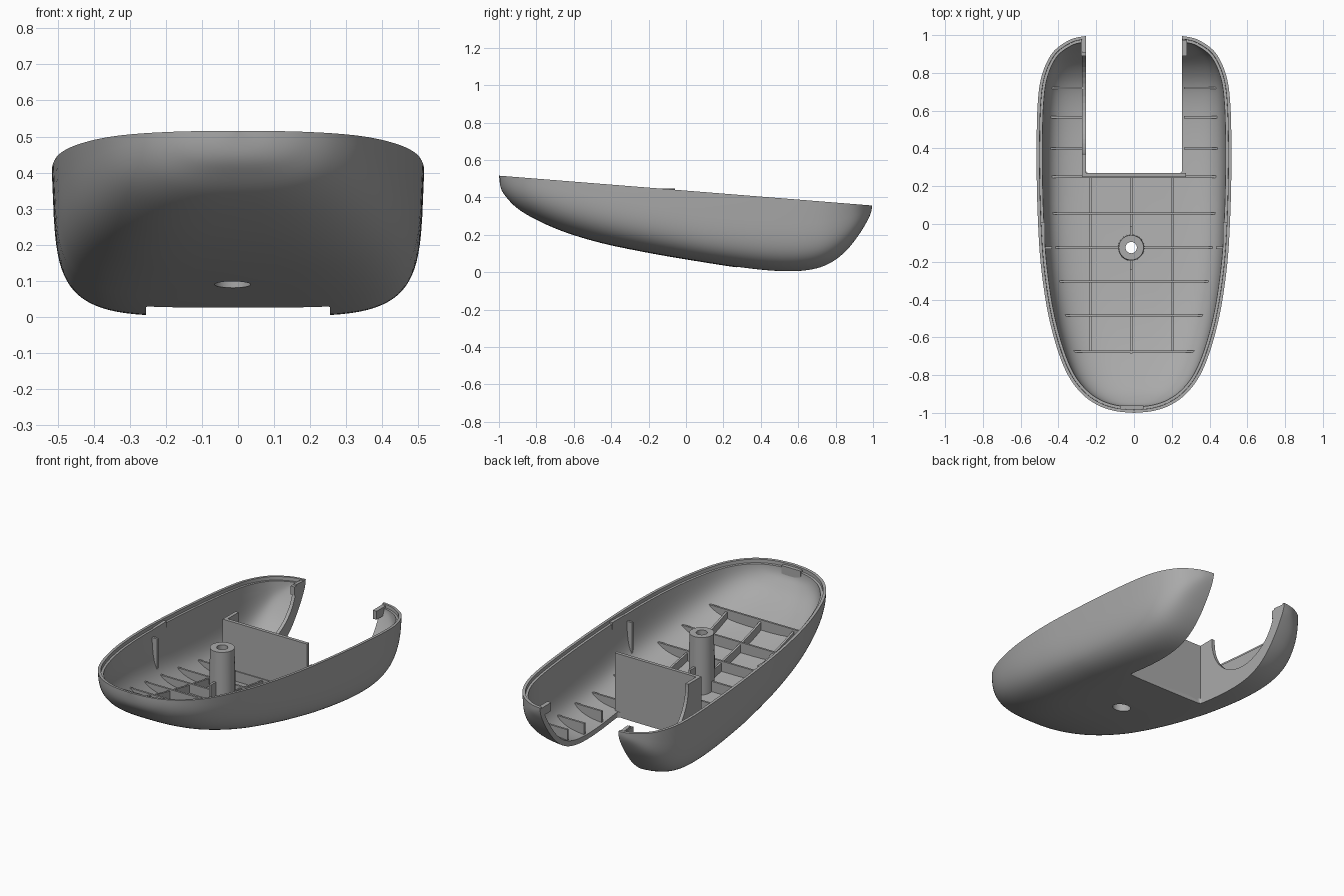
import bpy, bmesh, math
from mathutils import Vector

if "Cube" in bpy.data.objects:
    bpy.data.objects.remove(bpy.data.objects["Cube"])

grey = bpy.data.materials.new("plain_grey")
grey.use_nodes = True
grey.diffuse_color = (0.4, 0.4, 0.4, 1)
grey.node_tree.nodes["Principled BSDF"].inputs["Base Color"].default_value = grey.diffuse_color

# Hull stations: y, half width at the rim, height of the keel
STATIONS = [Vector(s) for s in (
    (-1, 0, .519), (-.99, .1, .45), (-.96, .19, .4), (-.9, .275, .34),
    (-.8, .35, .28), (-.65, .41, .215), (-.45, .46, .155), (-.2, .495, .103),
    (.05, .51, .06), (.3, .516, .022), (.5, .515, .003), (.65, .509, .008),
    (.76, .495, .04), (.85, .465, .105), (.92, .42, .19), (.97, .35, .27),
    (.99, .29, .315), (1, .2, .359))]
SLOT_X, SLOT_Y = .255, .27
BOSS = Vector((-.015, -.125, 0))


def rim(y):
    return .436 - .08 * y


def smooth_path(points, steps):
    out = []
    last = len(points) - 1
    for i in range(last):
        a, b, c, d = (points[min(max(k, 0), last)] for k in range(i - 1, i + 3))
        for s in range(steps):
            t = s / steps
            out.append(b + (c - a) * t / 2 + (a * 2 - b * 5 + c * 4 - d) * t**2 / 2
                       + (b * 3 - a - c * 3 + d) * t**3 / 2)
    return out + [points[-1]]


ROWS = smooth_path(STATIONS, 5)


def keel(y):
    for a, b in zip(ROWS, ROWS[1:]):
        if a[0] <= y <= b[0]:
            return a[2] + (b[2] - a[2]) * (y - a[0]) / (b[0] - a[0])
    return 0


def hull_surface(inset=0, cap=False):
    """Open bowl lofted from rounded box sections."""
    bm = bmesh.new()
    cols = 48
    grid = []
    for y, w, low in ROWS:
        power = 2 / (2.7 + 2.2 * min(max((y + 1) / 1.1, 0), 1))
        top = rim(y) + .003
        row = []
        for j in range(cols + 1):
            a = math.pi * j / cols
            depth = max(math.sin(a), 0) ** power
            c = math.cos(a)
            x = math.copysign(abs(c) ** power, c) * w * (1 - .03 * depth)
            row.append(bm.verts.new((x, y, top - (top - low) * depth)))
        grid.append(row)
    for r, s in zip(grid, grid[1:]):
        for j in range(cols):
            bm.faces.new((r[j], r[j + 1], s[j + 1], s[j]))
    bmesh.ops.remove_doubles(bm, verts=bm.verts, dist=.0004)
    edge = [e for e in bm.edges if e.is_boundary]
    if cap:
        bmesh.ops.contextual_create(bm, geom=edge)
    bmesh.ops.recalc_face_normals(bm, faces=bm.faces)
    keel_face = min(bm.faces, key=lambda f: f.calc_center_median().z)
    if keel_face.normal.z > 0:
        bmesh.ops.reverse_faces(bm, faces=bm.faces)
    bm.normal_update()
    if not cap:
        up = bmesh.ops.extrude_edge_only(bm, edges=edge)["geom"]
        bmesh.ops.translate(bm, vec=(0, 0, .05),
                            verts=[v for v in up if isinstance(v, bmesh.types.BMVert)])
        bmesh.ops.recalc_face_normals(bm, faces=bm.faces)
        if keel_face.normal.z > 0:
            bmesh.ops.reverse_faces(bm, faces=bm.faces)
        bm.normal_update()
    for v, n in [(v, v.normal.copy()) for v in bm.verts]:
        v.co -= n * inset
    return bm


def finish(name, bm):
    bmesh.ops.recalc_face_normals(bm, faces=bm.faces)
    mesh = bpy.data.meshes.new(name)
    bm.to_mesh(mesh)
    bm.free()
    mesh.materials.append(grey)
    obj = bpy.data.objects.new(name, mesh)
    bpy.context.collection.objects.link(obj)
    return obj


def select(obj):
    bpy.ops.object.select_all(action='DESELECT')
    obj.select_set(True)
    bpy.context.view_layer.objects.active = obj


def boolean(obj, other, operation):
    m = obj.modifiers.new("cut", 'BOOLEAN')
    m.object, m.operation, m.solver = other, operation, 'EXACT'
    select(obj)
    bpy.ops.object.modifier_apply(modifier=m.name)


def box(name, x, y, z):
    bm = bmesh.new()
    bmesh.ops.create_cube(bm, size=1)
    for v in bm.verts:
        v.co = [r[0] if c < 0 else r[1] for c, r in zip(v.co, (x, y, z))]
    return finish(name, bm)


def plate(name, x, thick, outline):
    """Upright plate with a (y, z) outline, centred on x."""
    bm = bmesh.new()
    f = bm.faces.new([bm.verts.new((x - thick / 2, y, z)) for y, z in outline])
    up = bmesh.ops.extrude_face_region(bm, geom=[f])["geom"]
    bmesh.ops.translate(bm, vec=(thick, 0, 0),
                        verts=[v for v in up if isinstance(v, bmesh.types.BMVert)])
    return finish(name, bm)


def lathe(name, profile):
    bm = bmesh.new()
    vs = [bm.verts.new((BOSS.x + r, BOSS.y, z)) for r, z in profile]
    es = [bm.edges.new((a, b)) for a, b in zip(vs, vs[1:] + vs[:1])]
    bmesh.ops.spin(bm, geom=vs + es, cent=BOSS, axis=(0, 0, 1), angle=math.tau,
                   steps=40, use_merge=False)
    bmesh.ops.remove_doubles(bm, verts=bm.verts, dist=.0001)
    return finish(name, bm)


# Helpers: slot cutter with rounded corners, hole cutter, trimming core
slot = box("slot_cutter", (-SLOT_X, SLOT_X), (SLOT_Y, 1.3), (-.5, 1))
bev = slot.modifiers.new("round", 'BEVEL')
bev.width, bev.segments = .015, 4
select(slot)
bpy.ops.object.modifier_apply(modifier=bev.name)
hole = lathe("hole_cutter", [(0, -.1), (.05, -.1), (.05, .19), (0, .19)])
core = finish("trim_core", hull_surface(.012, cap=True))


# Outer skin and the lower inner liner that forms the rim step
def shell(name, inset, thick, drop):
    obj = finish(name, hull_surface(inset))
    m = obj.modifiers.new("wall", 'SOLIDIFY')
    m.thickness, m.offset = thick, -1
    select(obj)
    bpy.ops.object.modifier_apply(modifier=m.name)
    bm = bmesh.new()
    bm.from_mesh(obj.data)
    cut = bmesh.ops.bisect_plane(
        bm, geom=bm.verts[:] + bm.edges[:] + bm.faces[:], clear_outer=True,
        plane_co=(0, 0, rim(0) - drop), plane_no=(0, .08, 1))["geom_cut"]
    bmesh.ops.bridge_loops(bm, edges=[e for e in cut if isinstance(e, bmesh.types.BMEdge)])
    bmesh.ops.recalc_face_normals(bm, faces=bm.faces)
    bm.to_mesh(obj.data)
    bm.free()
    boolean(obj, slot, 'DIFFERENCE')
    boolean(obj, hole, 'DIFFERENCE')
    return obj


smooth = [shell("outer_shell", 0, .016, 0), shell("inner_liner", .01, .02, .02)]

# Screw boss with counterbore
smooth.append(lathe("screw_boss", [(.05, .105), (.05, .2), (.03, .2), (.03, .447),
                                   (.066, .447), (.07, .105)]))

trimmed = []
# Cross ribs
for y in (-.675, -.485, -.305, .055, .25):
    trimmed.append(box("cross_rib", (-.6, .6), (y - .006, y + .006), (-.1, keel(y) + .09)))
for side in (-1, 1):
    def span(a, b):
        return sorted((a * side, b * side))
    for y in (.4, .565, .72):
        trimmed.append(box("arm_rib", span(.265, .6), (y - .006, y + .006), (-.1, keel(y) + .1)))
    # Ribs beside the boss, with tall fins at the wall
    y = BOSS.y
    trimmed.append(box("boss_rib", sorted((BOSS.x + .06 * side, .6 * side)),
                       (y - .006, y + .006), (-.1, keel(y) + .09)))
    trimmed.append(box("wall_fin", span(.435, .6), (y - .007, y + .007), (.1, rim(y) - .06)))
    trimmed.append(box("side_clip", span(.472, .6), (-.11, .01), (rim(y) - .06, rim(y) - .02)))
    # Scooped slot side walls and clips at their ends
    arc = [(.64 - .27 * math.cos(a), .38 - .27 * math.sin(a))
           for a in (math.pi * k / 24 for k in range(25))]
    trimmed.append(plate("slot_side_wall", side * (SLOT_X + .01), .02,
                         [(.25, -.1), (.25, .4), (.37, .4)] + arc
                         + [(.91, .6), (1.1, .6), (1.1, -.1)]))
    trimmed.append(box("arm_clip", span(SLOT_X, .28), (.89, .975), (.3, .35)))

# Slot end wall and front clip
trimmed.append(box("slot_end_wall", (-.275, .275), (.25, SLOT_Y), (-.1, .4)))
trimmed.append(box("front_clip", (-.075, .05), (-1, -.96), (.45, .505)))

# Lengthwise ribs following the floor, split around the boss
for x in (-.23, BOSS.x, .205):
    middle = x == BOSS.x
    for lo, hi in ([(-.685, -.185), (-.065, .255)] if middle else [(-.675, .255)]):
        ys = [lo + (hi - lo) * k / 12 for k in range(13)]
        trimmed.append(plate("long_rib", x, .012, [(lo, -.1)]
                             + [(y, keel(y) + .08) for y in ys] + [(hi, -.1)]))
for y in (-.21, -.04):
    trimmed.append(box("boss_gusset", (BOSS.x - .007, BOSS.x + .007),
                       (y - .03, y + .03), (.08, .27)))

for obj in trimmed:
    boolean(obj, core, 'INTERSECT')
for obj in smooth:
    select(obj)
    bpy.ops.object.shade_smooth_by_angle(angle=math.radians(35))
for helper in (slot, hole, core):
    bpy.data.objects.remove(helper)
